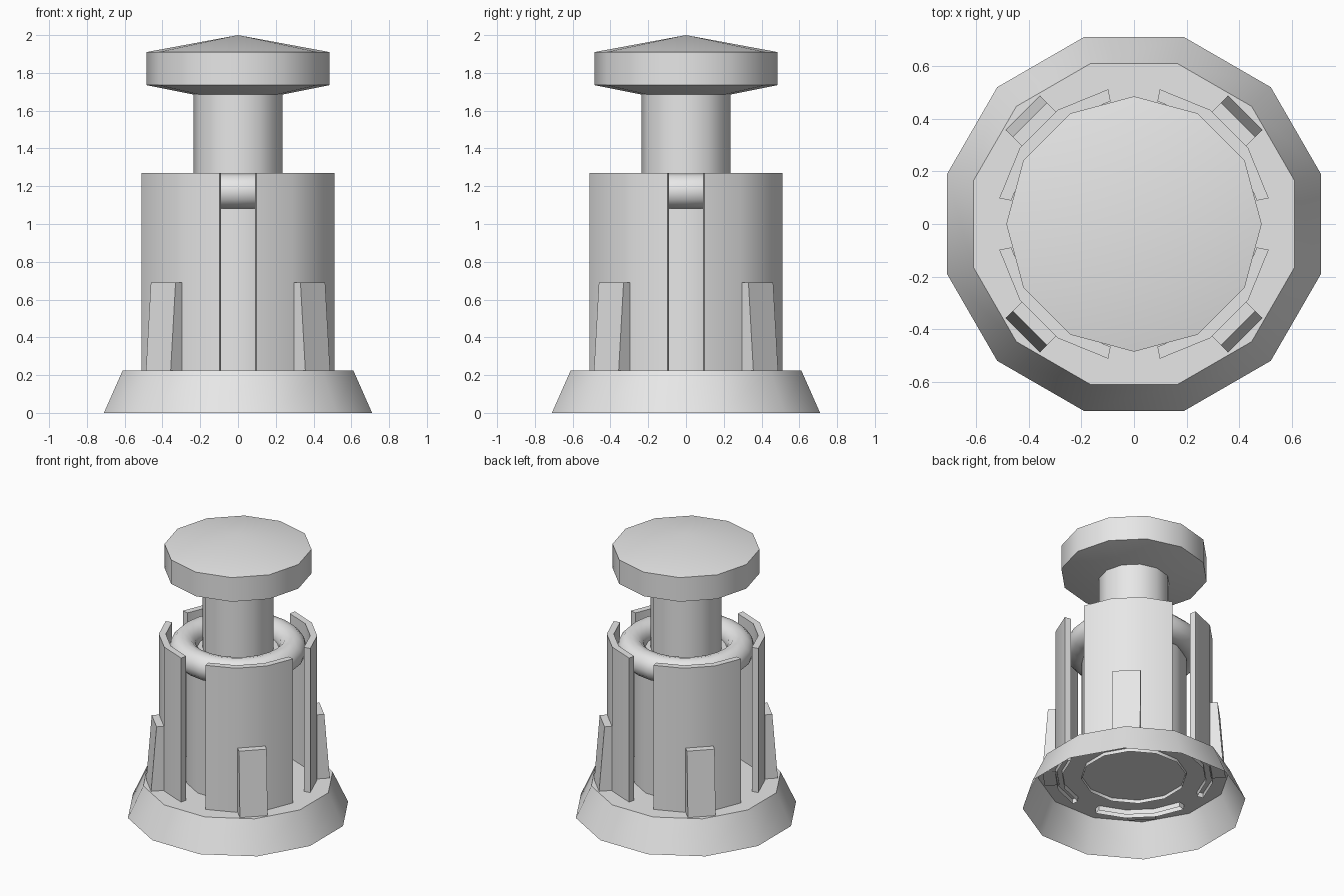
import bpy
import bmesh
from math import sin, cos, pi, radians

if "Cube" in bpy.data.objects:
    bpy.data.objects.remove(bpy.data.objects["Cube"], do_unlink=True)

grey = bpy.data.materials.new("plain_grey")
grey.use_nodes = True
GREY = (0.8, 0.8, 0.8, 1)
grey.diffuse_color = GREY
grey.node_tree.nodes["Principled BSDF"].inputs["Base Color"].default_value = GREY


def finish(obj, angle=40):
    obj.data.materials.append(grey)
    bpy.ops.object.select_all(action="DESELECT")
    obj.select_set(True)
    bpy.context.view_layer.objects.active = obj
    bpy.ops.object.shade_smooth_by_angle(angle=radians(angle))
    return obj


def make_object(name, bm):
    mesh = bpy.data.meshes.new(name)
    bm.to_mesh(mesh)
    bm.free()
    obj = bpy.data.objects.new(name, mesh)
    bpy.context.collection.objects.link(obj)
    return finish(obj)


def lathe(name, profile, turn=0.0, sides=12):
    """Rings of (radius, z) from bottom to top; radius 0 closes the form."""
    bm = bmesh.new()
    rings = []
    for r, z in profile:
        if r == 0:
            rings.append([bm.verts.new((0, 0, z))] * sides)
        else:
            angles = [turn + 2 * pi * i / sides for i in range(sides)]
            rings.append([bm.verts.new((r * cos(a), r * sin(a), z)) for a in angles])
    for low, high in zip(rings, rings[1:]):
        for i in range(sides):
            j = (i + 1) % sides
            corners = dict.fromkeys((low[i], low[j], high[j], high[i]))
            bm.faces.new(list(corners))
    return make_object(name, bm)


half_step = pi / 12

# Flared foot, open underneath
lathe("base", [(0.735, 0), (0.632, 0.225), (0, 0.225)], half_step)

# Inner column with the ring resting on it
lathe("inner_column", [(0.345, 0.2), (0.345, 1.175), (0, 1.175)], half_step)
bpy.ops.mesh.primitive_torus_add(major_radius=0.36, minor_radius=0.092,
                                 major_segments=24, minor_segments=12,
                                 location=(0, 0, 1.175))
ring = bpy.context.object
ring.name = "seal_ring"
finish(ring, 60)

# Plunger
lathe("plunger_shaft", [(0.235, 1.1), (0.235, 1.7)])
lathe("plunger_cap", [(0, 1.685), (0.235, 1.685), (0.485, 1.735),
                      (0.485, 1.91), (0, 2.0)])


def wall(name, middle):
    """Curved guard of three facets, open underneath."""
    bm = bmesh.new()
    columns = []
    for i in range(4):
        a = middle + radians(68.4) * (i / 3 - 0.5)
        columns.append([bm.verts.new((r * cos(a), r * sin(a), z))
                        for r, z in ((0.475, 0.19), (0.475, 1.27),
                                     (0.521, 1.27), (0.521, 0.19))])
    for a, b in zip(columns, columns[1:]):
        for k in range(3):
            bm.faces.new((a[k], a[k + 1], b[k + 1], b[k]))
    bm.faces.new(columns[0])
    bm.faces.new(columns[-1])
    bmesh.ops.recalc_face_normals(bm, faces=bm.faces)
    return make_object(name, bm)


def fin(name, middle):
    """Tapered buttress against the middle of a wall."""
    bm = bmesh.new()
    ends = []
    for t in (-0.0925, 0.0925):
        ends.append([bm.verts.new((r * cos(middle) - t * sin(middle),
                                   r * sin(middle) + t * cos(middle), z))
                     for r, z in ((0.5, 0.22), (0.597, 0.22), (0.56, 0.69), (0.5, 0.69))])
    for k in range(4):
        n = (k + 1) % 4
        bm.faces.new((ends[0][k], ends[0][n], ends[1][n], ends[1][k]))
    bm.faces.new(ends[0])
    bm.faces.new(ends[1])
    bmesh.ops.recalc_face_normals(bm, faces=bm.faces)
    return make_object(name, bm)


# Four walls and buttresses on the diagonals
for i, place in enumerate(("back_left", "back_right", "front_right", "front_left")):
    middle = pi / 4 + i * pi / 2
    wall(place + "_wall", middle)
    fin(place + "_fin", middle)
